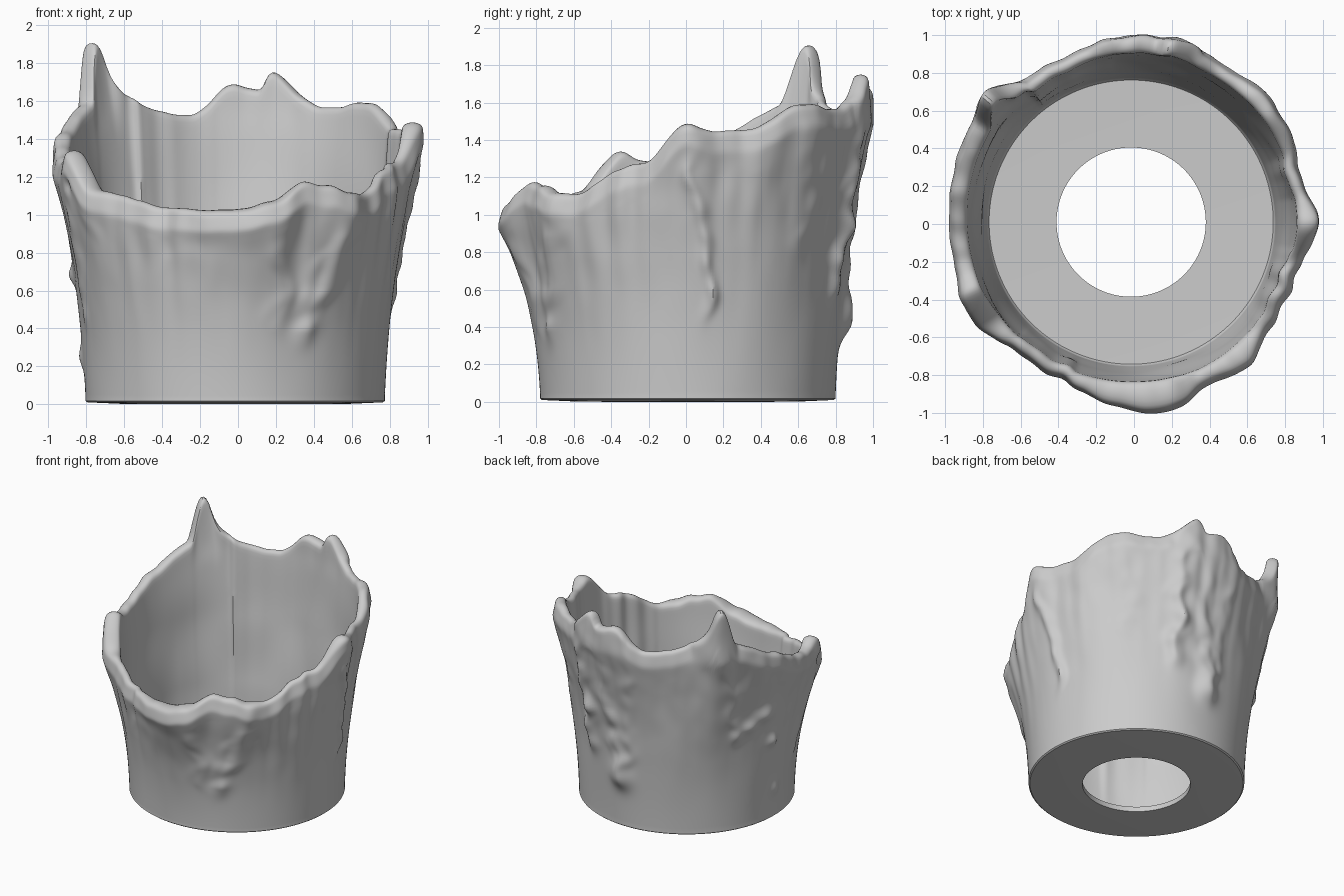
import bpy, bmesh, math
from mathutils import Vector, noise

if "Cube" in bpy.data.objects:
    bpy.data.objects.remove(bpy.data.objects["Cube"])

CX, CY = -0.015, 0.01          # centre of the base ring
SEG, ROWS = 360, 72            # around, and up the wall

# (angle in degrees, height) of the melted rim; 270 is the front
HEIGHT = [(0, 1.49), (5, 1.46), (12, 1.45), (20, 1.455), (28, 1.50), (35, 1.575), (45, 1.59), (60, 1.57),
          (68, 1.63), (73, 1.70), (77, 1.75), (79.5, 1.73), (81, 1.66), (85, 1.67), (90, 1.69),
          (95, 1.65), (100, 1.57), (105, 1.53), (115, 1.545), (125, 1.59), (131, 1.65), (135, 1.74),
          (137.5, 1.88), (140.5, 1.905), (143, 1.80), (146, 1.63), (150, 1.58), (160, 1.49), (170, 1.42),
          (180, 1.35), (190, 1.29), (197, 1.30), (203, 1.34), (209, 1.27), (216, 1.15), (225, 1.11),
          (235, 1.08), (245, 1.035), (258, 1.03), (270, 1.03), (281, 1.07), (289, 1.13), (294, 1.17),
          (303, 1.15), (312, 1.12), (320, 1.12), (328, 1.19), (337, 1.26), (347, 1.29), (354, 1.42)]
# (angle, outer radius) along the rim
RADIUS = [(0, .995), (10, .945), (18, .93), (25, .96), (37, .975), (49, .975), (60, .965), (77, 1.0),
          (86, .98), (102, .965), (115, .95), (128, .965), (139, 1.03), (148, .995), (160, .98),
          (180, .97), (192, .975), (204, .985), (216, .975), (229, .925), (244, .925), (258, .955),
          (270, .99), (280, 1.01), (294, .97), (308, .98), (320, .925), (334, .915), (347, .93)]
# runs of wax: top angle, bottom angle, top z, bottom z, half width (deg), thickness
DRIPS = [(2, 7, 1.45, .50, 2.4, .04), (314, 296, 1.1, .38, 5, .045), (283, 288, 1.05, .40, 4, .02),
         (72, 68, 1.65, .60, 4, .06), (80, 87, 1.6, .40, 4.5, .035), (98, 92, 1.5, .50, 4, .02),
         (140, 152, 1.5, .85, 4, .025), (204, 196, 1.25, .45, 4, .02), (247, 245, 1.0, .75, 3, .02),
         (214, 217, 1.2, .90, 3, .02), (45, 47, 1.45, .80, 5, .015)]
# single lumps and dents: angle, z, angular size, height size, amount
LUMPS = [(40, 1.46, 2.5, .04, .02), (49, 1.47, 2.5, .04, .025), (57, 1.48, 2.5, .04, .03),
         (64, 1.48, 2.5, .05, .03), (157, .85, 4, .05, .03), (165, .92, 5, .06, .035),
         (172, .68, 3, .05, .03), (150, .80, 3, .06, .03), (205, 1.16, 1.8, .035, -.06),
         (89, .42, 6, .09, .05), (178, .25, 3, .06, .02), (258, .86, 9, .07, -.02)]


def spline(knots, a):
    """Smooth curve through knots that repeat every 360 degrees."""
    n = len(knots)
    i = max(k for k in range(n) if knots[k][0] <= a)
    p = [(knots[j % n][0] + 360 * (j // n), knots[j % n][1]) for j in range(i - 1, i + 3)]
    m = lambda k: (p[k + 1][1] - p[k - 1][1]) / (p[k + 1][0] - p[k - 1][0])
    h = p[2][0] - p[1][0]
    t = (a - p[1][0]) / h
    return ((2*t**3 - 3*t*t + 1) * p[1][1] + (t**3 - 2*t*t + t) * h * m(1)
            + (3*t*t - 2*t**3) * p[2][1] + (t**3 - t*t) * h * m(2))


def bell(d, w):
    return math.exp(-(d / w) ** 2)


def gap(a, b):
    return (a - b + 180) % 360 - 180


def wave(a, z, freq, zfreq, seed=0):
    """Noise on the wall surface, seamless around the axis."""
    t = math.radians(a)
    return noise.noise(Vector((freq * math.cos(t), freq * math.sin(t), zfreq * z + seed)))


def relief(a, z):
    """Extra thickness of the outside: wax runs and lumps."""
    r = 0
    for k, (a0, a1, z0, z1, w, amt) in enumerate(DRIPS):
        s = (z0 - z) / (z0 - z1)
        mid = a0 + (a1 - a0) * s + 5 * noise.noise(Vector((k * 3.7, 0.5, z * 5)))
        d = gap(a, mid)
        if abs(d) < 4 * w:
            fade = 1 / (1 + math.exp((z1 - z) * 28))
            beads = .75 + .8 * noise.noise(Vector((k * 5.3, d * .15, z * 8)))
            r += amt * beads * fade * bell(d, w)
    for la, lz, wa, wz, amt in LUMPS:
        if abs(gap(a, la)) < 4 * wa:
            r += amt * bell(gap(a, la), wa) * bell(z - lz, wz)
    return r


def section(a):
    """Closed (radius, z) outline of the pot at one angle."""
    top = spline(HEIGHT, a) + .015 * wave(a, 0, 9, 0, 4)
    rim = spline(RADIUS, a) + .018 * wave(a, 0, 9, 0, 7)
    pts = [(.395, 0), (.6, .002), (.78, .01), (.79, .018)]
    bead = .035                                   # rounded lip radius
    zt = top - bead
    full = min(zt, 1.56) - .08                    # height where the flare is complete
    for i in range(1, ROWS + 1):
        z = .018 + (zt - .018) * i / ROWS
        base = .788 + .045 * z
        flare = min(1, z / full) ** 2.6
        lean = .02 * max(0, z - full) / .1 if top < 1.62 else 0
        r = base + (rim - base) * flare - lean
        r += relief(a, z) * min(1, z * 5) * (1 - .7 * flare ** 2)
        r += .022 * wave(a, z, 3, 1.6) * min(1, z) + .012 * wave(a, z, 8, 5, 2) * flare
        pts.append((r, z))
    r_out = pts[-1][0]
    body = min(r_out - .065, .77 + .075 * min(zt, 1.6))
    tip = min(1, max(0, (top - 1.6) / .15))       # peaks are slimmer than the wall
    r_in = body + max(0, r_out - .09 - body) * tip
    mid, half = (r_out + r_in) / 2, (r_out - r_in) / 2
    for i in range(1, 8):
        t = math.pi * i / 8
        pts.append((mid + half * math.cos(t), zt + bead * math.sin(t)))
    n = 40
    for i in range(n + 1):
        z = zt + (.06 - zt) * i / n
        f = min(1, (z - .06) / (min(zt, 1.56) - .06))
        up = max(0, z - 1.45) / max(.01, zt - 1.45)
        r = .762 + (body - .762) * f + (r_in - body) * up
        pts.append((r + .022 * wave(a, z, 2.5, 2, 9) * math.sin(math.pi * f), z))
    return pts + [(.752, .045), (.6, .042), (.395, .04)]


# Melted pot: sweep the outline around the axis
bm = bmesh.new()
rings = []
for s in range(SEG):
    a = 360 * s / SEG
    c, d = math.cos(math.radians(a)), math.sin(math.radians(a))
    rings.append([bm.verts.new((CX + r * c, CY + r * d, z)) for r, z in section(a)])
count = len(rings[0])
for s in range(SEG):
    A, B = rings[s], rings[(s + 1) % SEG]
    for i in range(count):
        j = (i + 1) % count
        bm.faces.new((A[i], B[i], B[j], A[j]))

# Soften the lip like melted wax
lip = [v for ring in rings for v in ring[ROWS - 6:ROWS + 22]]
for _ in range(3):
    bmesh.ops.smooth_vert(bm, verts=lip, factor=.4, use_axis_x=True, use_axis_y=True, use_axis_z=True)
bmesh.ops.recalc_face_normals(bm, faces=bm.faces[:])

mesh = bpy.data.meshes.new("melted_pot")
bm.to_mesh(mesh)
bm.free()
pot = bpy.data.objects.new("melted_pot", mesh)
bpy.context.collection.objects.link(pot)
bpy.context.view_layer.objects.active = pot
pot.select_set(True)
bpy.ops.object.shade_smooth_by_angle(angle=math.radians(35))
